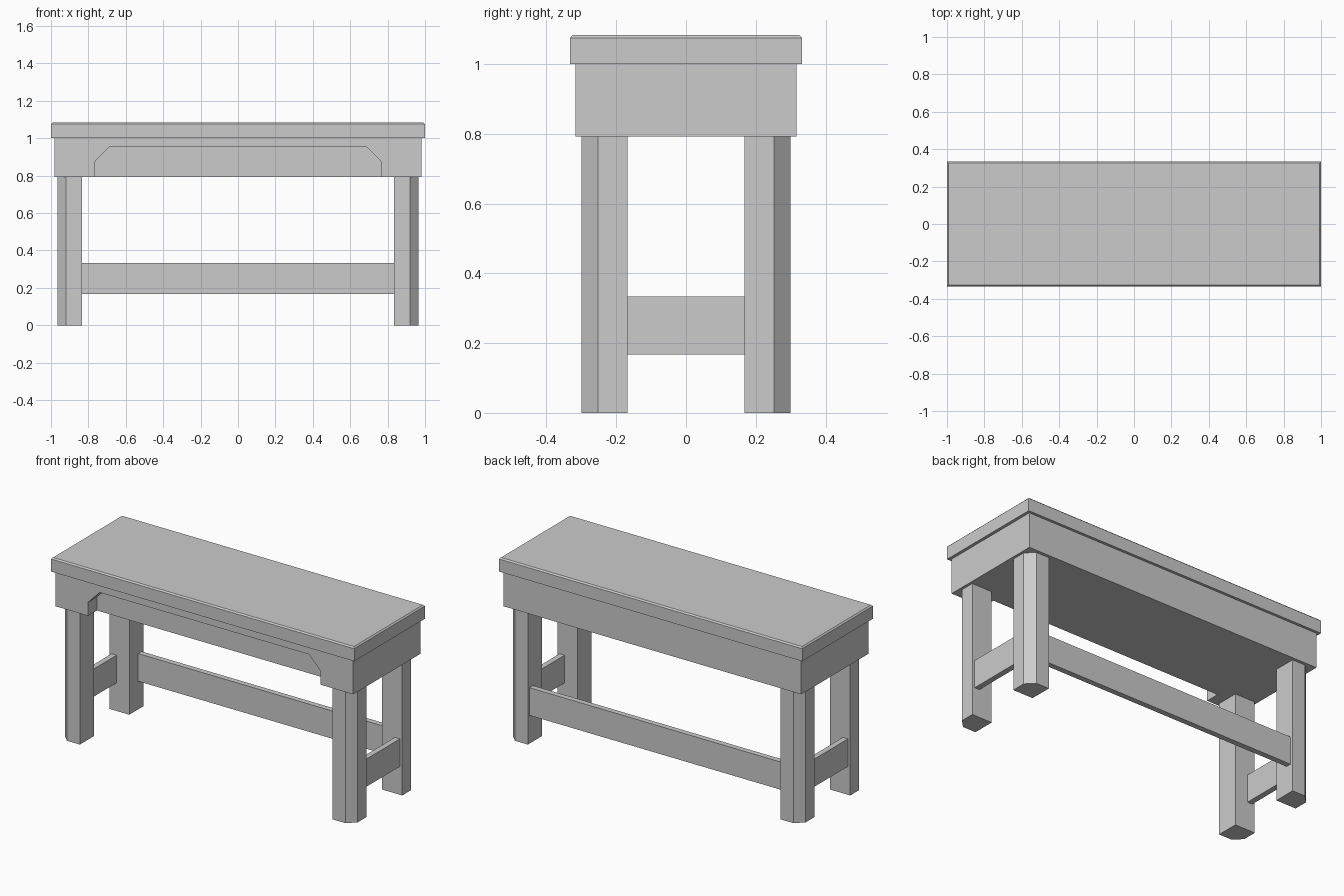
import bpy
import bmesh

if "Cube" in bpy.data.objects:
    bpy.data.objects.remove(bpy.data.objects["Cube"])


def prism(name, outline, axis, lo, hi):
    """Extrude a 2D outline along 'z' (outline x,y) or 'y' (outline x,z)."""
    place = (lambda a, b, t: (a, b, t)) if axis == 'z' else (lambda a, b, t: (a, t, b))
    bm = bmesh.new()
    face = bm.faces.new([bm.verts.new(place(a, b, lo)) for a, b in outline])
    ext = bmesh.ops.extrude_face_region(bm, geom=[face])
    verts = [g for g in ext['geom'] if isinstance(g, bmesh.types.BMVert)]
    bmesh.ops.translate(bm, verts=verts, vec=place(0, 0, hi - lo))
    bmesh.ops.recalc_face_normals(bm, faces=bm.faces)
    mesh = bpy.data.meshes.new(name)
    bm.to_mesh(mesh)
    bm.free()
    obj = bpy.data.objects.new(name, mesh)
    bpy.context.collection.objects.link(obj)
    return obj


def box(name, x0, x1, y0, y1, z0, z1):
    return prism(name, [(x0, y0), (x1, y0), (x1, y1), (x0, y1)], 'z', z0, z1)


# Table top with a small chamfer around the upper edge
top = box("table_top", -1, 1, -0.333, 0.333, 1.0, 1.083)
bm = bmesh.new()
bm.from_mesh(top.data)
rim = [e for e in bm.edges if all(v.co.z > 1.05 for v in e.verts)]
bmesh.ops.bevel(bm, geom=rim, offset=0.008, segments=1, affect='EDGES')
bm.to_mesh(top.data)
bm.free()

# Solid body, set back behind the front board
FRONT, RECESS, BACK = -0.317, -0.233, 0.317
BOTTOM, BODY_TOP = 0.792, 1.0
box("apron_body", -0.982, 0.982, RECESS, BACK, BOTTOM, BODY_TOP)

# Front board with the arched, clipped-corner opening
half = [(0.982, BODY_TOP), (0.982, BOTTOM), (0.767, BOTTOM), (0.767, 0.873), (0.69, 0.952)]
prism("front_board", half + [(-x, z) for x, z in reversed(half)], 'y', FRONT, RECESS)

# Legs with the outer corner clipped
leg = [(0.834, 0.167), (0.966, 0.167), (0.966, 0.252), (0.919, 0.299), (0.834, 0.299)]
for sx, side in ((-1, "left"), (1, "right")):
    for sy, end in ((-1, "front"), (1, "back")):
        prism(f"{end}_{side}_leg", [(sx * x, sy * y) for x, y in leg], 'z', 0, BOTTOM)
    # Side stretcher between the front and back leg
    x0, x1 = sorted((sx * 0.917, sx * 0.95))
    box(f"{side}_stretcher", x0, x1, -0.167, 0.167, 0.168, 0.333)

# Long stretcher between the back legs
box("back_stretcher", -0.834, 0.834, 0.25, 0.283, 0.168, 0.333)
